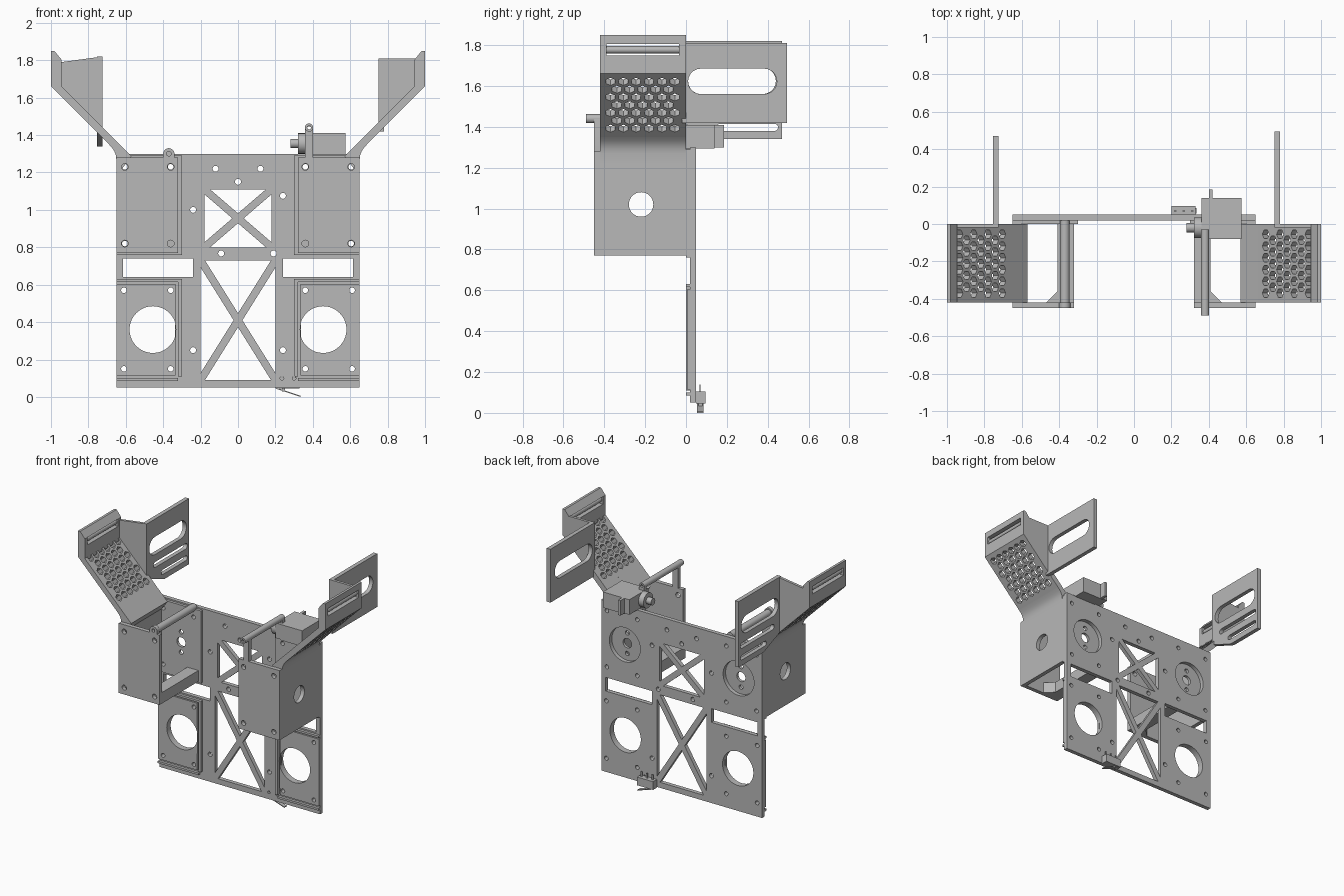
import bpy, bmesh, math
from mathutils import Vector

if "Cube" in bpy.data.objects:
    bpy.data.objects.remove(bpy.data.objects["Cube"])

GREY = bpy.data.materials.new("plain grey")
GREY.diffuse_color = (0.48, 0.48, 0.48, 1)
GREY.use_nodes = True
GREY.node_tree.nodes["Principled BSDF"].inputs["Base Color"].default_value = GREY.diffuse_color

MAPS = {
    'x': lambda u, v, w: Vector((w, u, v)),
    'y': lambda u, v, w: Vector((u, w, v)),
    'z': lambda u, v, w: Vector((u, v, w)),
}


def sheet(name, axis, outline, w0, w1, holes=(), s=1):
    """Extrude an outline with holes from w0 to w1 along an axis; s mirrors x."""
    place = MAPS[axis] if isinstance(axis, str) else axis
    cu = bpy.data.curves.new(name, 'CURVE')
    cu.dimensions, cu.fill_mode, cu.extrude = '2D', 'BOTH', abs(w1 - w0) / 2
    for loop in [outline, *holes]:
        sp = cu.splines.new('POLY')
        sp.points.add(len(loop) - 1)
        for p, (u, v) in zip(sp.points, loop):
            p.co = (u, v, 0, 1)
        sp.use_cyclic_u = True
    tmp = bpy.data.objects.new(name + "_tmp", cu)
    bpy.context.collection.objects.link(tmp)
    dg = bpy.context.evaluated_depsgraph_get()
    me = bpy.data.meshes.new_from_object(tmp.evaluated_get(dg))
    bpy.data.objects.remove(tmp)
    bpy.data.curves.remove(cu)
    me.name = name
    mid = (w0 + w1) / 2
    for v in me.vertices:
        q = place(v.co.x, v.co.y, v.co.z + mid)
        v.co = (q.x * s, q.y, q.z)
    bm = bmesh.new()
    bm.from_mesh(me)
    bmesh.ops.remove_doubles(bm, verts=bm.verts, dist=1e-5)
    bmesh.ops.recalc_face_normals(bm, faces=bm.faces)
    bm.to_mesh(me)
    bm.free()
    me.materials.clear()
    me.materials.append(GREY)
    ob = bpy.data.objects.new(name, me)
    bpy.context.collection.objects.link(ob)
    bpy.ops.object.select_all(action='DESELECT')
    ob.select_set(True)
    bpy.context.view_layer.objects.active = ob
    bpy.ops.object.shade_smooth_by_angle(angle=math.radians(30))
    return ob


def rect(u0, u1, v0, v1):
    return [(u0, v0), (u1, v0), (u1, v1), (u0, v1)]


def circle(u, v, r, n=24, turn=0.0):
    return [(u + r * math.cos(turn + 2 * math.pi * i / n),
             v + r * math.sin(turn + 2 * math.pi * i / n)) for i in range(n)]


def slot(u0, u1, v0, v1, n=10):
    r, c = (v1 - v0) / 2, (v0 + v1) / 2
    right = [(u1 - r + r * math.sin(math.pi * i / n), c - r * math.cos(math.pi * i / n)) for i in range(n + 1)]
    left = [(u0 + r - r * math.sin(math.pi * i / n), c + r * math.cos(math.pi * i / n)) for i in range(n + 1)]
    return right + left


def truss(a, z0, z1, t=0.02):
    """Four triangles that leave an X brace inside a rectangle."""
    h, c = (z1 - z0) / 2, (z0 + z1) / 2
    d = math.hypot(a, h)
    tv, th = t * d / a, t * d / h
    return [[(-a + th, z1), (a - th, z1), (0, c + tv)],
            [(-a + th, z0), (a - th, z0), (0, c - tv)],
            [(-a, z0 + tv), (-a, z1 - tv), (-th, c)],
            [(a, z0 + tv), (a, z1 - tv), (th, c)]]


def box(name, x0, x1, y0, y1, z0, z1, s=1):
    return sheet(name, 'z', rect(x0, x1, y0, y1), z0, z1, s=s)


# Back plate with braces, windows and screw holes
holes = truss(0.18, 0.80, 1.11) + truss(0.20, 0.09, 0.73)
for x, z in [(-0.12, 1.22), (0.12, 1.22), (0, 1.15), (-0.24, 1.0), (0.24, 1.075),
             (-0.09, 0.767), (0.19, 0.767), (-0.24, 0.25), (0.24, 0.25)]:
    holes.append(circle(x, z, 0.016, 16))
holes += [circle(0.235, 0.1, 0.01, 12), circle(0.3, 0.1, 0.01, 12)]
box_screws = [(x, z) for x in (0.36, 0.605) for z in (0.82, 1.23)]
pad_screws = [(x, z) for x in (0.36, 0.61) for z in (0.15, 0.57)]
for s in (-1, 1):
    holes.append(rect(*sorted((s * 0.24, s * 0.615)), 0.64, 0.74))
    holes.append(circle(s * 0.455, 0.36, 0.125, 40))
    holes.append(circle(s * 0.46, 1.02, 0.125, 40))
    holes += [circle(s * x, z, 0.015, 16) for x, z in box_screws + pad_screws]
sheet("back_plate", 'y', rect(-0.65, 0.65, 0.05, 1.30), 0.02, 0.05, holes)

for s, side in ((-1, "left"), (1, "right")):
    # Lower pad with raised rails
    sheet(side + "_lower_pad", 'y', rect(0.335, 0.65, 0.115, 0.605), 0.005, 0.021,
          [circle(0.455, 0.36, 0.125, 40)] + [circle(x, z, 0.015, 16) for x, z in pad_screws], s)
    sheet(side + "_lower_rail", 'y',
          [(0.65, 0.085), (0.32, 0.085), (0.32, 0.1), (0.65, 0.1)], 0, 0.021, s=s)
    sheet(side + "_corner_rail", 'y',
          [(0.30, 0.11), (0.32, 0.11), (0.32, 0.615), (0.65, 0.615), (0.65, 0.63), (0.30, 0.63)], 0, 0.021, s=s)
    # Motor housing: rear flange, front plate, outer wall, floor bar
    sheet(side + "_housing_flange", 'y', rect(0.30, 0.65, 0.76, 1.29), 0, 0.021,
          [circle(0.46, 1.02, 0.035), circle(0.46, 1.095, 0.016, 16), circle(0.46, 0.945, 0.016, 16)]
          + [circle(x, z, 0.015, 16) for x, z in box_screws], s)
    sheet(side + "_housing_front", 'y', rect(0.32, 0.65, 0.77, 1.28), -0.45, -0.42,
          [circle(x, z, 0.018, 16) for x, z in box_screws], s)
    sheet(side + "_housing_wall", 'x', rect(-0.42, 0.0, 0.77, 1.22), 0.62, 0.65,
          [circle(-0.22, 1.02, 0.06, 32)], s)
    sheet(side + "_housing_floor_bar", 'z',
          [(0.32, -0.42), (0.47, -0.42), (0.41, -0.36), (0.41, 0), (0.32, 0)], 0.77, 0.85, s=s)

    # Wing: curved root, perforated slope, slotted tip
    sheet(side + "_wing_root", 'y',
          [(0.62, 1.22), (0.65, 1.22), (0.65, 1.27), (0.654, 1.295), (0.662, 1.315), (0.674, 1.333),
           (0.69, 1.35), (0.662, 1.378), (0.57, 1.287)], -0.42, 0, s=s)
    k = math.sqrt(0.5)
    slope = lambda u, v, w: Vector((0.69 + (v - w) * k, u, 1.35 + (v + w) * k))
    hexes = []
    for row in range(7):
        odd = row % 2
        for i in range(6 - odd):
            hexes.append(circle(-0.37 + 0.063 * (i + odd / 2), 0.06 + 0.054 * row, 0.026, 6, math.pi / 6))
    sheet(side + "_wing_slope", slope, rect(-0.42, 0, 0, 0.415), 0, 0.04, hexes, s)
    sheet(side + "_wing_tip_base", 'y',
          [(0.945, 1.64), (0.98, 1.64), (1.0, 1.66), (1.0, 1.75), (0.945, 1.75)], -0.42, 0, s=s)
    box(side + "_wing_tip_front", 0.945, 1.0, -0.42, -0.39, 1.75, 1.805, s)
    box(side + "_wing_tip_rear", 0.945, 1.0, -0.035, 0, 1.75, 1.805, s)
    sheet(side + "_wing_tip_top", 'y',
          [(0.945, 1.805), (1.0, 1.805), (1.0, 1.85), (0.982, 1.85)], -0.42, 0, s=s)
    sheet(side + "_wing_tip_rod", 'y', circle(0.972, 1.777, 0.018, 16), -0.42, 0.0, s=s)

# Rear webs and slotted fins, slightly different on each side
sheet("right_web", 'y', [(0.75, 1.46), (0.945, 1.65), (0.945, 1.81), (0.75, 1.81)], -0.02, 0)
sheet("right_fin", 'x', rect(-0.02, 0.495, 1.42, 1.81), 0.75, 0.78, [slot(0.01, 0.445, 1.56, 1.685)])
sheet("left_web", 'y', [(0.725, 1.43), (0.945, 1.65), (0.945, 1.79), (0.725, 1.82)], -0.02, 0, s=-1)
sheet("left_fin", 'x', [(-0.02, 1.42), (0.18, 1.34), (0.47, 1.34), (0.47, 1.82), (-0.02, 1.82)],
      0.725, 0.755,
      [slot(0.01, 0.44, 1.56, 1.69), slot(0.06, 0.45, 1.465, 1.505), slot(0.15, 0.45, 1.38, 1.415)], s=-1)


def tab(name, x, z0, zc, r, y0, y1):
    arc = [(x + r * math.cos(math.pi * i / 12), zc + r * math.sin(math.pi * i / 12)) for i in range(13)]
    sheet(name, 'y', [(x - r, z0), (x + r, z0)] + arc, y0, y1, [circle(x, zc, 0.012, 12)])


# Rods over the housings and their holding tabs
tab("left_rod_tab", -0.37, 1.27, 1.30, 0.03, -0.45, -0.42)
sheet("left_rod", 'y', circle(-0.37, 1.295, 0.026, 20), -0.42, 0.02)
tab("right_rod_tab", 0.38, 1.27, 1.435, 0.022, -0.45, -0.42)
sheet("right_rod", 'y', circle(0.38, 1.44, 0.022, 20), -0.49, -0.03, [circle(0.38, 1.44, 0.01, 12)])
tab("right_rod_arm", 0.38, 1.34, 1.44, 0.02, -0.06, -0.03)

# Servo motor with horn and shaft
box("servo_body", 0.40, 0.575, -0.08, 0.14, 1.295, 1.41)
box("servo_gear_case", 0.36, 0.40, -0.08, 0.14, 1.30, 1.41)
box("servo_ear", 0.40, 0.42, 0.14, 0.185, 1.30, 1.41)
sheet("servo_horn", 'x', circle(-0.02, 1.355, 0.055, 24), 0.32, 0.36)
sheet("servo_shaft", 'x', circle(-0.02, 1.355, 0.025, 16), 0.28, 0.32)

# Limit switch with lever at the lower edge
box("switch_body", 0.20, 0.33, 0.05, 0.095, 0.045, 0.105)
box("switch_button", 0.235, 0.25, 0.06, 0.08, 0.03, 0.05)
sheet("switch_lever", 'y', [(0.20, 0.045), (0.335, 0.0), (0.335, 0.006), (0.20, 0.051)], 0.055, 0.085)
for i in range(3):
    x = 0.215 + 0.045 * i
    box(f"switch_pin_{i + 1}", x, x + 0.012, 0.066, 0.072, 0.10, 0.14)
